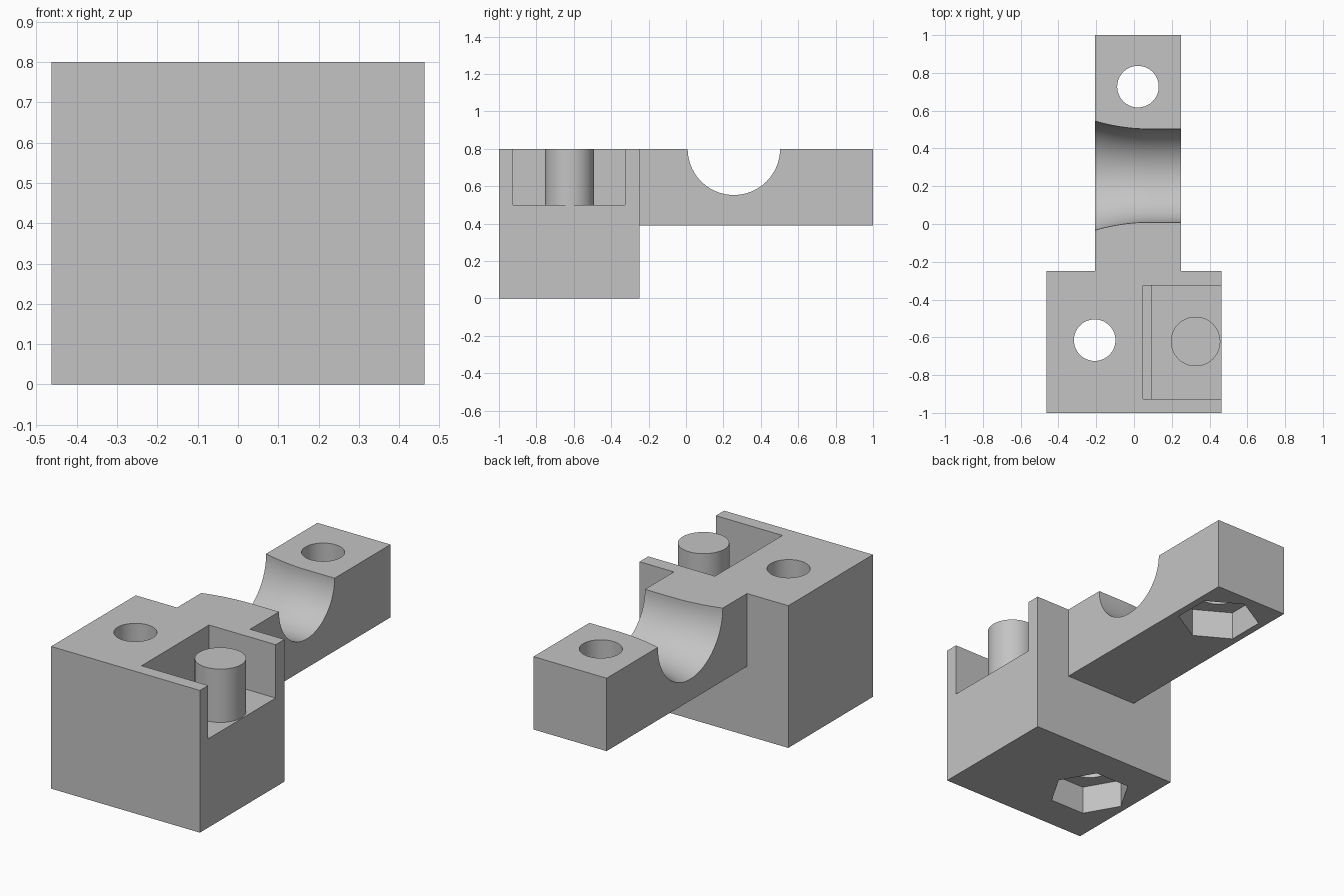
import bpy, bmesh, math
from mathutils import Matrix

cube = bpy.data.objects.get("Cube")
if cube:
    bpy.data.objects.remove(cube, do_unlink=True)

grey = bpy.data.materials.new("plain grey")
grey.use_nodes = True
grey.diffuse_color = (0.55, 0.55, 0.55, 1)
grey.node_tree.nodes["Principled BSDF"].inputs["Base Color"].default_value = (0.55, 0.55, 0.55, 1)

TOP = 0.8


def make_object(name, bm):
    bmesh.ops.recalc_face_normals(bm, faces=bm.faces)
    mesh = bpy.data.meshes.new(name)
    bm.to_mesh(mesh)
    bm.free()
    mesh.materials.append(grey)
    obj = bpy.data.objects.new(name, mesh)
    bpy.context.collection.objects.link(obj)
    return obj


def box(name, low, high):
    bm = bmesh.new()
    bmesh.ops.create_cube(bm, size=1)
    for v in bm.verts:
        v.co = [(a + b) / 2 + c * (b - a) for a, b, c in zip(low, high, v.co)]
    return make_object(name, bm)


def prism(name, x, y, z0, z1, radius, sides=64, turn=0):
    bm = bmesh.new()
    place = Matrix.Translation((x, y, (z0 + z1) / 2)) @ Matrix.Rotation(turn, 4, 'Z')
    bmesh.ops.create_cone(bm, cap_ends=True, segments=sides, radius1=radius,
                          radius2=radius, depth=z1 - z0, matrix=place)
    # put one corner exactly at the requested angle
    first = max((v.co - place.translation for v in bm.verts), key=lambda d: d.x)
    if sides == 6:
        off = math.atan2(first.y, first.x)
        bmesh.ops.rotate(bm, verts=bm.verts, cent=place.translation,
                         matrix=Matrix.Rotation(turn - off, 3, 'Z'))
    return make_object(name, bm)


def flared_cylinder(name, y, z, segments=96):
    """Round cutter along x that widens towards -x."""
    bm = bmesh.new()
    rings = []
    for i in range(25):
        x = -0.25 + 0.55 * i / 24
        flare = max(0, (0.08 - x) / 0.287)
        r = 0.247 + 0.042 * flare ** 2
        rings.append([bm.verts.new((x, y + r * math.cos(a), z + r * math.sin(a)))
                      for a in (2 * math.pi * k / segments for k in range(segments))])
    for a, b in zip(rings, rings[1:]):
        for k in range(segments):
            n = (k + 1) % segments
            bm.faces.new((a[k], a[n], b[n], b[k]))
    bm.faces.new(rings[0])
    bm.faces.new(rings[-1])
    return make_object(name, bm)


def combine(target, tool, operation):
    mod = target.modifiers.new(operation, 'BOOLEAN')
    mod.operation = operation
    mod.solver = 'EXACT'
    mod.object = tool
    bpy.context.view_layer.objects.active = target
    bpy.ops.object.modifier_apply(modifier=mod.name)
    bpy.data.objects.remove(tool, do_unlink=True)


def smooth(obj):
    bpy.ops.object.select_all(action='DESELECT')
    obj.select_set(True)
    bpy.context.view_layer.objects.active = obj
    bpy.ops.object.shade_smooth_by_angle(angle=math.radians(30))


# Main block with the raised arm behind it
body = box("clamp_body", (-0.463, -1, 0), (0.463, -0.248, TOP))
combine(body, box("arm", (-0.206, -0.5, 0.39), (0.249, 1, TOP)), 'UNION')

# Flared round channel across the arm
combine(body, flared_cylinder("channel_cutter", 0.256, TOP), 'DIFFERENCE')

# Open pocket on the left side, with a narrow slot along its inner wall
combine(body, box("pocket_cutter", (0.048, -0.926, 0.5), (0.6, -0.326, 1)), 'DIFFERENCE')
combine(body, box("slot_cutter", (0.048, -0.926, 0.4), (0.09, -0.326, 0.6)), 'DIFFERENCE')

# Bolt holes, each with a hexagonal nut recess underneath
for x, y, base, turn in ((-0.208, -0.615, 0, 0), (0.021, 0.727, 0.39, math.pi / 6)):
    combine(body, prism("bolt_cutter", x, y, base - 0.1, 1, 0.11), 'DIFFERENCE')
    combine(body, prism("nut_cutter", x, y, base - 0.1, base + 0.16, 0.216, 6, turn), 'DIFFERENCE')
smooth(body)

# Upright pin standing in the pocket
pin = prism("pocket_pin", 0.326, -0.622, 0.49, TOP, 0.131)
smooth(pin)
